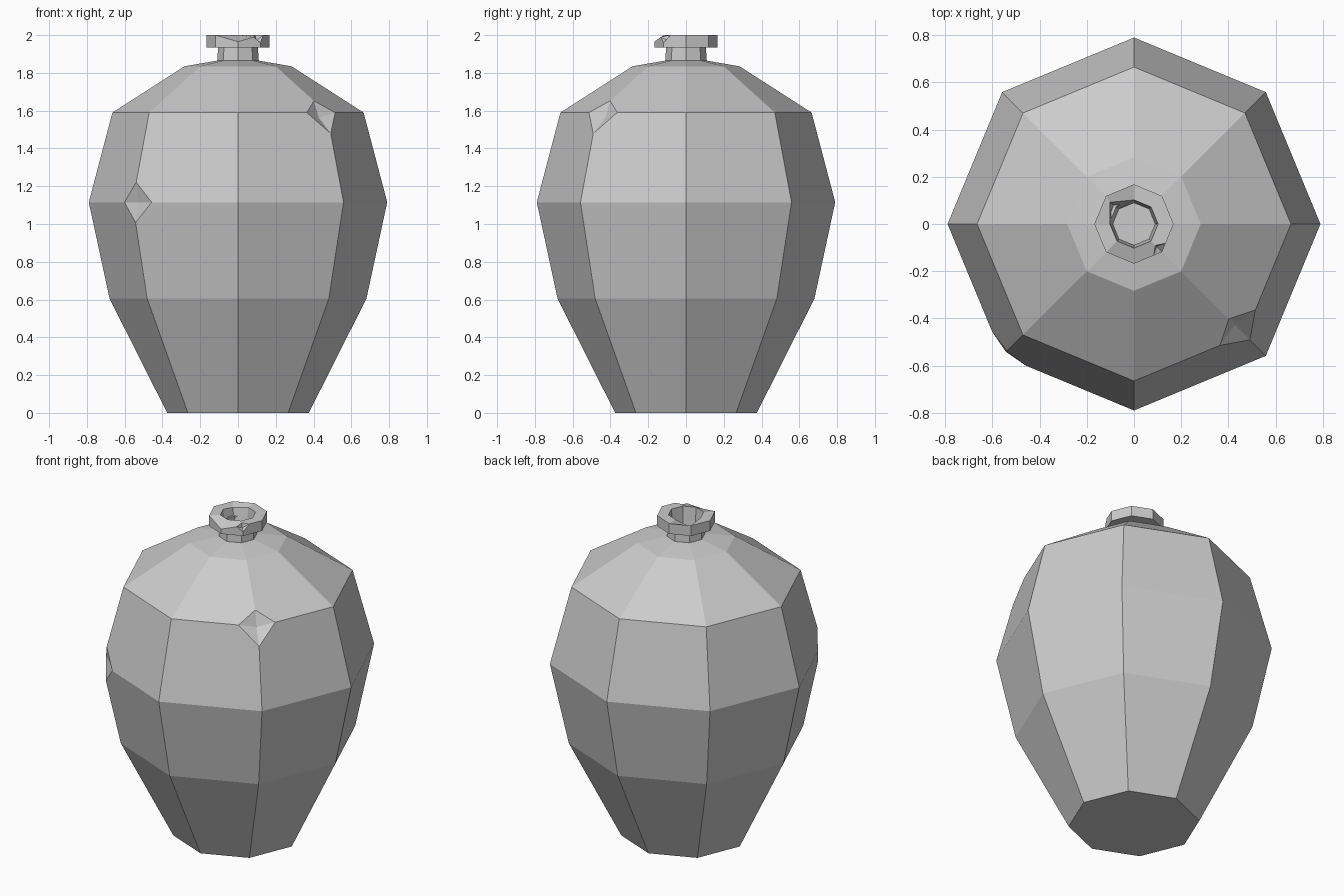
import bpy
import bmesh
import math
from mathutils import Vector

cube = bpy.data.objects.get("Cube")
if cube:
    bpy.data.objects.remove(cube, do_unlink=True)

SIDES = 8

clay = bpy.data.materials.new("grey_clay")
clay.use_nodes = True
clay.diffuse_color = (0.6, 0.6, 0.6, 1)
clay.node_tree.nodes["Principled BSDF"].inputs["Base Color"].default_value = (0.6, 0.6, 0.6, 1)


def lathe(bm, profile):
    """Turn (radius, height) points into an eight-sided closed body."""
    rings = []
    for r, z in profile:
        rings.append([bm.verts.new((r * math.cos(a), r * math.sin(a), z))
                      for a in (math.tau * i / SIDES for i in range(SIDES))])
    for low, high in zip(rings, rings[1:]):
        for i in range(SIDES):
            j = (i + 1) % SIDES
            bm.faces.new((low[i], low[j], high[j], high[i]))
    bm.faces.new(reversed(rings[0]))
    bm.faces.new(rings[-1])
    return rings


def chip(bm, vert, size, push):
    """Knock a corner off and dent the cut inwards."""
    cut = bmesh.ops.bevel(bm, geom=[vert], offset=size, segments=1,
                          affect='VERTICES', clamp_overlap=True)
    facets = [f for f in cut["faces"] if f.is_valid]
    poked = bmesh.ops.poke(bm, faces=facets)
    for v in poked["verts"]:
        v.co += Vector(push)


def finish(bm, name):
    bmesh.ops.recalc_face_normals(bm, faces=bm.faces)
    mesh = bpy.data.meshes.new(name)
    bm.to_mesh(mesh)
    bm.free()
    mesh.materials.append(clay)
    obj = bpy.data.objects.new(name, mesh)
    bpy.context.collection.objects.link(obj)


# Body, shoulder, neck, lip and mouth in one turned profile
bm = bmesh.new()
rings = lathe(bm, [(0.375, 0), (0.68, 0.605), (0.79, 1.115), (0.665, 1.59),
                   (0.283, 1.835), (0.11, 1.865), (0.105, 1.935),
                   (0.168, 1.935), (0.168, 2.0), (0.102, 2.0), (0.09, 1.88)])

# Worn lip: lowered front corner and two small nicks
rings[8][6].co.z = 1.965
rings[9][3].co += Vector((-0.03, 0.02, -0.025))
shoulder, belly, rim = rings[3][7], rings[2][5], rings[8][7]
chip(bm, rim, 0.04, (-0.012, 0.012, -0.015))

# Chips on the shoulder and belly corners
chip(bm, shoulder, 0.115, (-0.018, 0.018, -0.01))
chip(bm, belly, 0.11, (0.01, 0.01, 0))
finish(bm, "vase")
